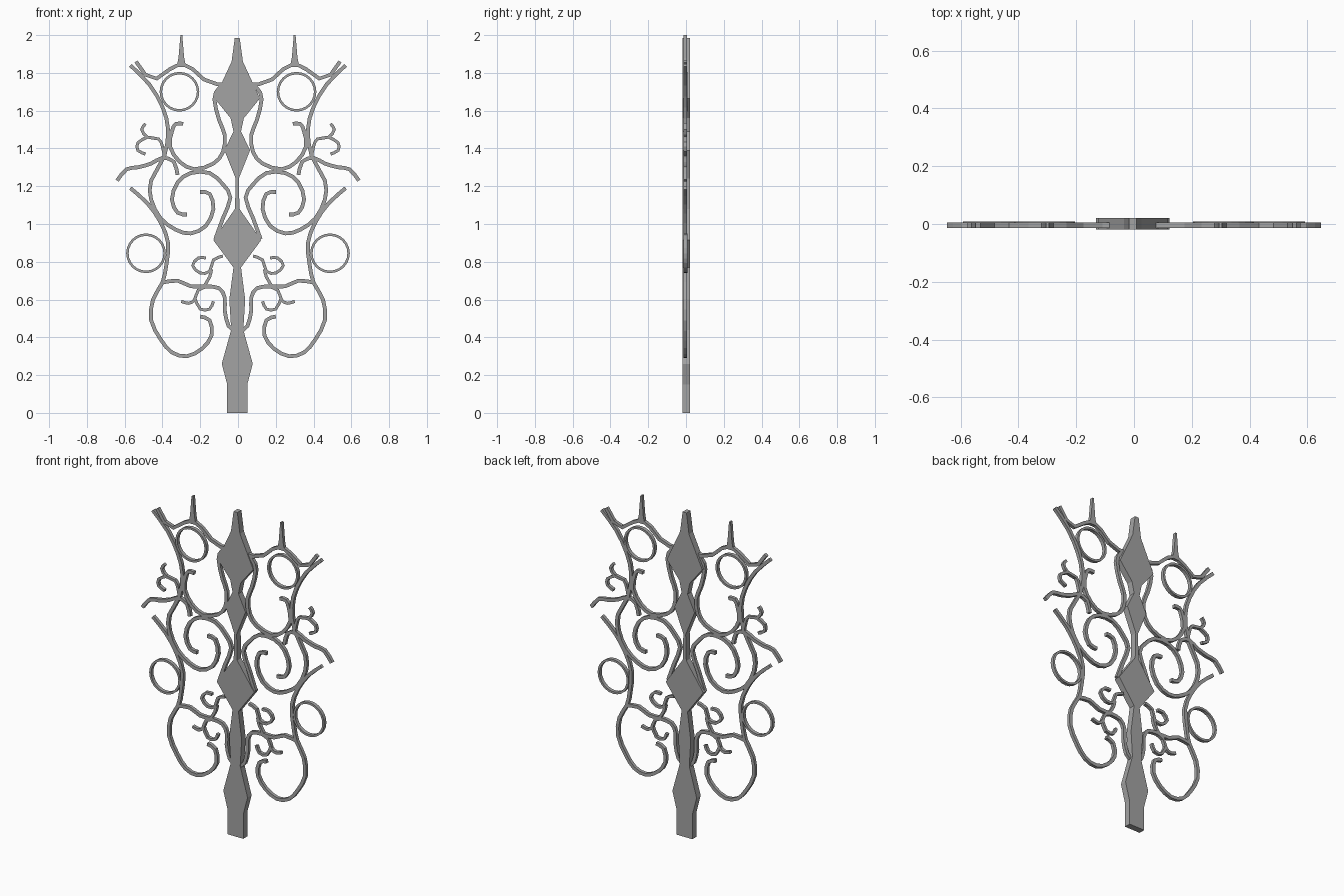
import bpy, bmesh, math
from mathutils import Vector

default_cube = bpy.data.objects.get("Cube")
if default_cube:
    bpy.data.objects.remove(default_cube)

iron = bpy.data.materials.new("wrought_iron_grey")
iron.use_nodes = True
grey = (0.37, 0.37, 0.37, 1)
iron.diffuse_color = grey
iron.node_tree.nodes["Principled BSDF"].inputs["Base Color"].default_value = grey

SCROLL_DEPTH = (-0.014, 0.006)
RING_DEPTH = (-0.013, 0.009)
BAR_DEPTH = (-0.019, 0.02)


def finish(name, bm, mirrored):
    """Turn a bmesh into a flat-shaded iron object, mirrored across x if asked."""
    bmesh.ops.recalc_face_normals(bm, faces=bm.faces)
    mesh = bpy.data.meshes.new(name)
    bm.to_mesh(mesh)
    bm.free()
    mesh.materials.append(iron)
    obj = bpy.data.objects.new(name, mesh)
    bpy.context.collection.objects.link(obj)
    if mirrored:
        modifier = obj.modifiers.new("mirror", 'MIRROR')
        modifier.use_mirror_merge = False


def strip(name, left, right, depth, closed=False, mirrored=True):
    """Solid flat bar between two outlines in the xz plane."""
    bm = bmesh.new()
    front, back = depth
    rows = []
    for l, r in zip(left, right):
        corners = ((l, front), (r, front), (r, back), (l, back))
        rows.append([bm.verts.new((p.x, y, p.y)) for p, y in corners])
    pairs = list(zip(rows, rows[1:]))
    if closed:
        pairs.append((rows[-1], rows[0]))
    else:
        bm.faces.new(rows[0])
        bm.faces.new(rows[-1])
    for a, b in pairs:
        for i in range(4):
            j = (i + 1) % 4
            bm.faces.new((a[i], a[j], b[j], b[i]))
    finish(name, bm, mirrored)


def soften(points):
    """Add one curved midpoint inside every segment of a path."""
    padded = [points[0]] + points + [points[-1]]
    result = [points[0]]
    for a, b, c, d in zip(padded, padded[1:], padded[2:], padded[3:]):
        result += [(b + c) * 0.5 + (b + c - a - d) / 16, c]
    return result


def scroll(name, path, start=0.02, end=None, smooth=True):
    """Bar that follows a path given in hundredths, with optional taper."""
    end = start if end is None else end
    points = [Vector(p) / 100 for p in path]
    if smooth:
        points = soften(points)
    left, right = [], []
    last = len(points) - 1
    for i, p in enumerate(points):
        along = (points[min(i + 1, last)] - points[max(i - 1, 0)]).normalized()
        side = Vector((-along.y, along.x)) * (start + (end - start) * i / last) / 2
        left.append(p + side)
        right.append(p - side)
    strip(name, left, right, SCROLL_DEPTH)


def ring(name, x, z, radius, width=0.013, sides=24):
    centre = Vector((x, z))
    spokes = [Vector((math.cos(a), math.sin(a)))
              for a in (math.tau * i / sides for i in range(sides))]
    strip(name, [centre + s * radius for s in spokes],
          [centre + s * (radius - width) for s in spokes], RING_DEPTH, closed=True)


# Central post: half width and height, in hundredths
post = [(5.3, 0), (5.3, 15), (8.2, 26), (3.2, 44), (4.2, 60), (2, 77), (12.7, 91.5),
        (1.2, 108), (0.8, 124), (6.8, 139), (2, 149), (3.5, 156), (12, 166.5),
        (3, 186), (1.3, 198.5)]
offset = -0.004
strip("central_post", [Vector((offset - w / 100, z / 100)) for w, z in post],
      [Vector((offset + w / 100, z / 100)) for w, z in post], BAR_DEPTH, mirrored=False)

# Crown arms and spires
scroll("crown_arm", [(0, 174), (11, 174), (18, 176.5), (24, 182), (30, 185),
                     (36, 182), (43, 177), (49, 179), (54, 186)], smooth=False)
scroll("crown_spire", [(30, 183), (30, 188), (30, 200)], 0.05, 0.01, smooth=False)

# Upper scrollwork
scroll("upper_outer_scroll", [(57, 184), (47, 174), (40, 162), (37, 150), (39, 136),
                              (46, 123), (46, 113), (41, 103), (33, 97), (25, 95),
                              (17, 99), (13, 108), (15, 116), (20, 117)])
scroll("upper_inner_scroll", [(4, 174), (10, 172), (12.5, 166), (10, 155), (7, 147),
                              (8, 138), (13, 132), (23, 129), (31, 133), (36, 141),
                              (35, 149), (33, 153), (29, 153)])
scroll("middle_scroll", [(12, 92), (8, 103), (4, 114), (8, 121), (15, 127), (25, 127),
                         (32, 122), (35, 113), (32, 106), (27, 105)])
scroll("side_twig", [(64, 123), (59, 129), (53, 130), (46, 132), (40, 135),
                     (34, 133), (32, 126)])
scroll("side_tendril", [(49, 153), (51, 150), (48, 146), (42, 145), (40, 141),
                        (39, 136)], 0.016)
scroll("side_tendril_hook", [(48, 146), (53, 143), (53, 139), (49, 137)], 0.016)

# Lower scrollwork
scroll("lower_outer_scroll", [(57, 119), (48, 111), (41, 101), (37, 90), (38, 78),
                              (40, 69), (45, 60), (46, 49), (41, 39), (35, 32),
                              (27, 30), (19, 34), (14, 41), (15, 49), (20, 51)])
scroll("lower_inner_scroll", [(40, 69), (32, 70), (25, 67), (17, 67), (10, 66),
                              (7, 61), (7, 54), (5, 46), (1, 43)])
scroll("post_tendril", [(17, 82), (21, 82), (24, 78), (20, 74), (15, 75),
                        (13, 81), (8, 83)], 0.016)
scroll("post_tendril_stem", [(14, 76), (15, 72), (18, 67)], 0.016)
scroll("low_tendril", [(30, 59), (26, 58), (23, 60), (21, 65), (16, 67)], 0.016)
scroll("low_tendril_hook", [(23, 61), (20, 55), (15, 55), (13, 59)], 0.016)

# Rings
ring("upper_ring", 0.31, 1.70, 0.105)
ring("lower_ring", 0.487, 0.845, 0.105)
